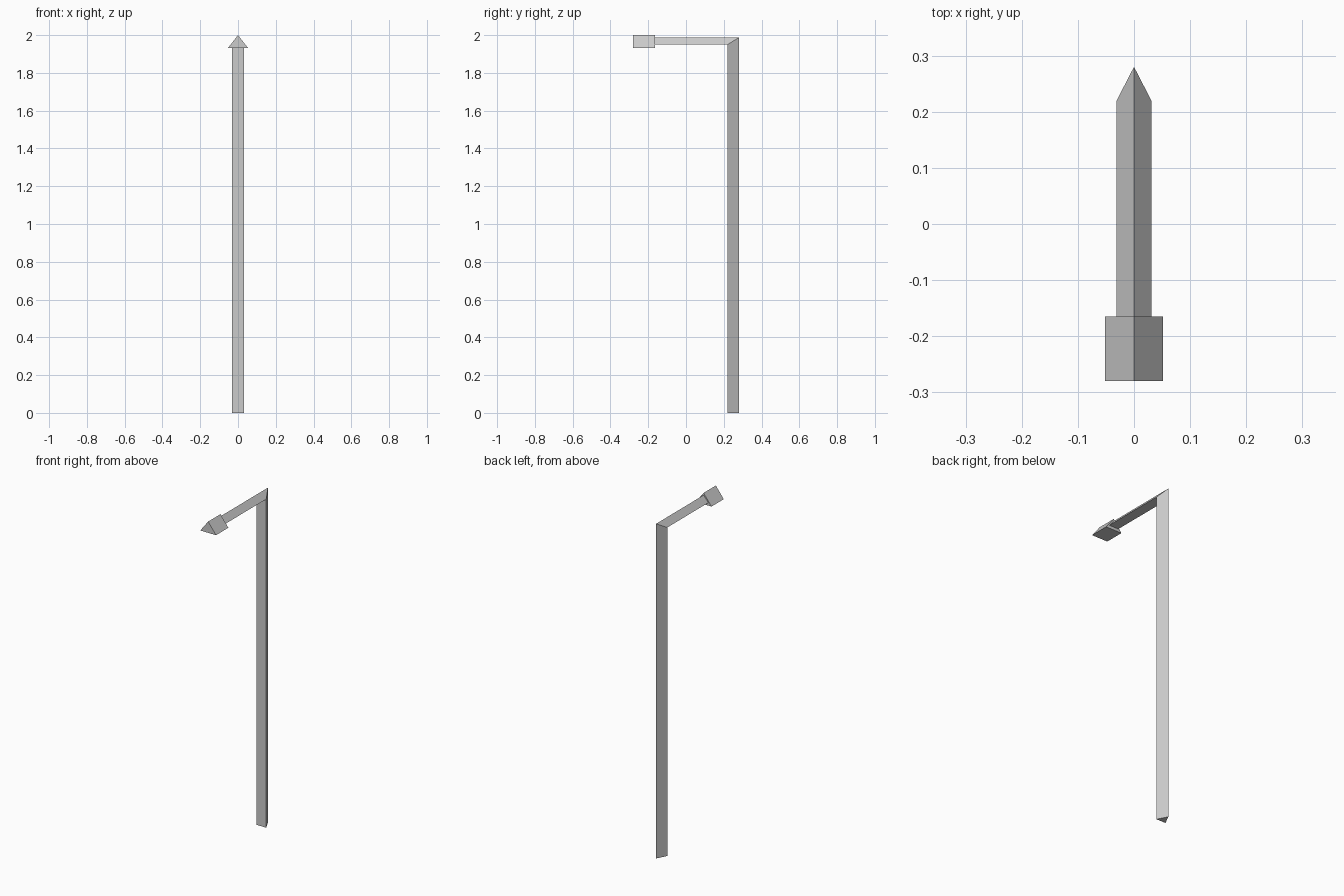
import bpy, bmesh

if "Cube" in bpy.data.objects:
    bpy.data.objects.remove(bpy.data.objects["Cube"])


def tri(half_width, base, apex):
    """Triangular section: flat side at base (y, z), ridge at apex (y, z)."""
    return [(-half_width, *base), (half_width, *base), (0, *apex)]


# Post, mitred corner, arm, and wider lamp head as one swept triangular section
sections = [
    tri(0.031, (0.22, 0), (0.28, 0)),                # post foot
    tri(0.031, (0.22, 1.95), (0.28, 1.987)),         # mitred corner
    tri(0.031, (-0.165, 1.95), (-0.165, 1.987)),     # arm end
    tri(0.052, (-0.165, 1.933), (-0.165, 2.0)),      # head back
    tri(0.052, (-0.28, 1.933), (-0.28, 2.0)),        # head front
]

bm = bmesh.new()
rings = [[bm.verts.new(p) for p in s] for s in sections]
for a, b in zip(rings, rings[1:]):
    for i in range(3):
        j = (i + 1) % 3
        bm.faces.new((a[i], a[j], b[j], b[i]))

# End caps
bm.faces.new(rings[0])
bm.faces.new(rings[-1])
bmesh.ops.recalc_face_normals(bm, faces=bm.faces)

mesh = bpy.data.meshes.new("street_lamp")
bm.to_mesh(mesh)
bm.free()
bpy.context.collection.objects.link(bpy.data.objects.new("street_lamp", mesh))
